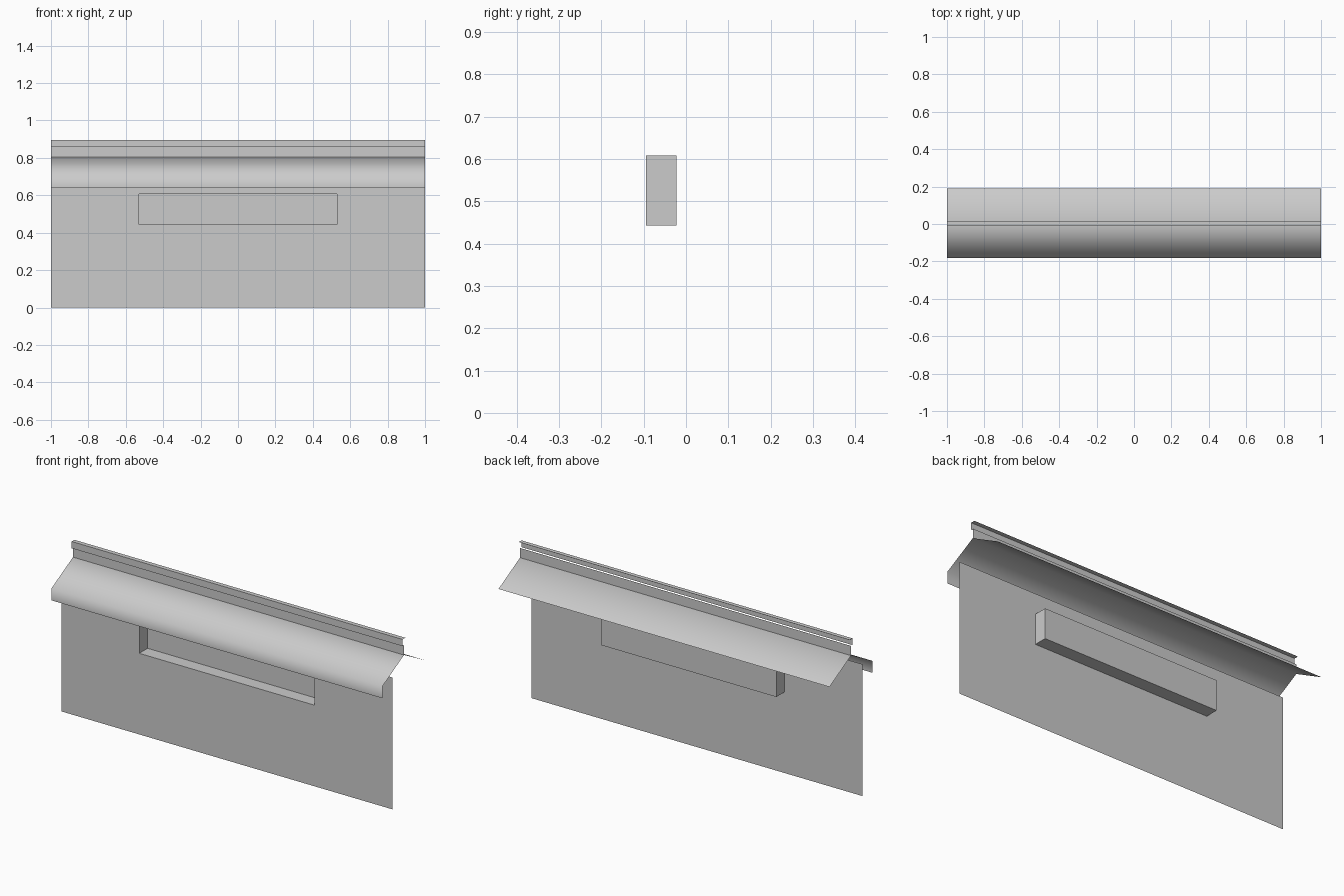
import bpy
import bmesh

if "Cube" in bpy.data.objects:
    bpy.data.objects.remove(bpy.data.objects["Cube"], do_unlink=True)

# Single plain grey
GREY = (0.6, 0.6, 0.6, 1.0)
grey = bpy.data.materials.new("plain_grey")
grey.use_nodes = True
grey.diffuse_color = GREY
grey.node_tree.nodes["Principled BSDF"].inputs["Base Color"].default_value = GREY


def finish(name, bm, smooth=False):
    """Turn a bmesh into a named grey object."""
    mesh = bpy.data.meshes.new(name)
    for face in bm.faces:
        face.smooth = smooth
    bm.to_mesh(mesh)
    bm.free()
    mesh.materials.append(grey)
    obj = bpy.data.objects.new(name, mesh)
    bpy.context.collection.objects.link(obj)
    return obj


def sheet(name, profile, smooth=False):
    """Sweep an open (y, z) profile along the full width as a thin sheet."""
    bm = bmesh.new()
    rows = [[bm.verts.new((x, y, z)) for x in (-1, 1)] for y, z in profile]
    for low, high in zip(rows, rows[1:]):
        bm.faces.new((low[0], low[1], high[1], high[0]))
    return finish(name, bm, smooth)


WALL_Y, RIDGE_Y = -0.095, 0.004
HALF_W, DEPTH = 0.53, 0.072
SILL, HEAD = 0.443, 0.608

# Wall with a rectangular opening
bm = bmesh.new()
grid = [[bm.verts.new((x, WALL_Y, z)) for x in (-1, -HALF_W, HALF_W, 1)]
        for z in (0, SILL, HEAD, 0.72)]
for r in range(3):
    for c in range(3):
        if (r, c) != (1, 1):
            bm.faces.new((grid[r][c], grid[r][c + 1],
                          grid[r + 1][c + 1], grid[r + 1][c]))
finish("wall", bm)

# Recessed box behind the opening, open at the front
bm = bmesh.new()
bmesh.ops.create_cube(bm, size=1)
bmesh.ops.scale(bm, vec=(2 * HALF_W, DEPTH, HEAD - SILL), verts=bm.verts)
bmesh.ops.translate(bm, vec=(0, WALL_Y + DEPTH / 2, (SILL + HEAD) / 2), verts=bm.verts)
bm.normal_update()
front = [f for f in bm.faces if f.normal.y < -0.5]
bmesh.ops.delete(bm, geom=front, context="FACES")
bmesh.ops.reverse_faces(bm, faces=bm.faces)
finish("recess_box", bm)

# Pitched roof with a front fascia, softly shaded
sheet("roof", [(-0.182, 0.64), (-0.182, 0.705), (RIDGE_Y, 0.805), (0.19, 0.705)], smooth=True)

# Upright ridge strip and the angled cap above it
sheet("ridge_strip", [(RIDGE_Y, 0.805), (RIDGE_Y, 0.858)])
sheet("ridge_cap", [(-0.008, 0.858), (-0.008, 0.895), (0.016, 0.895)])
